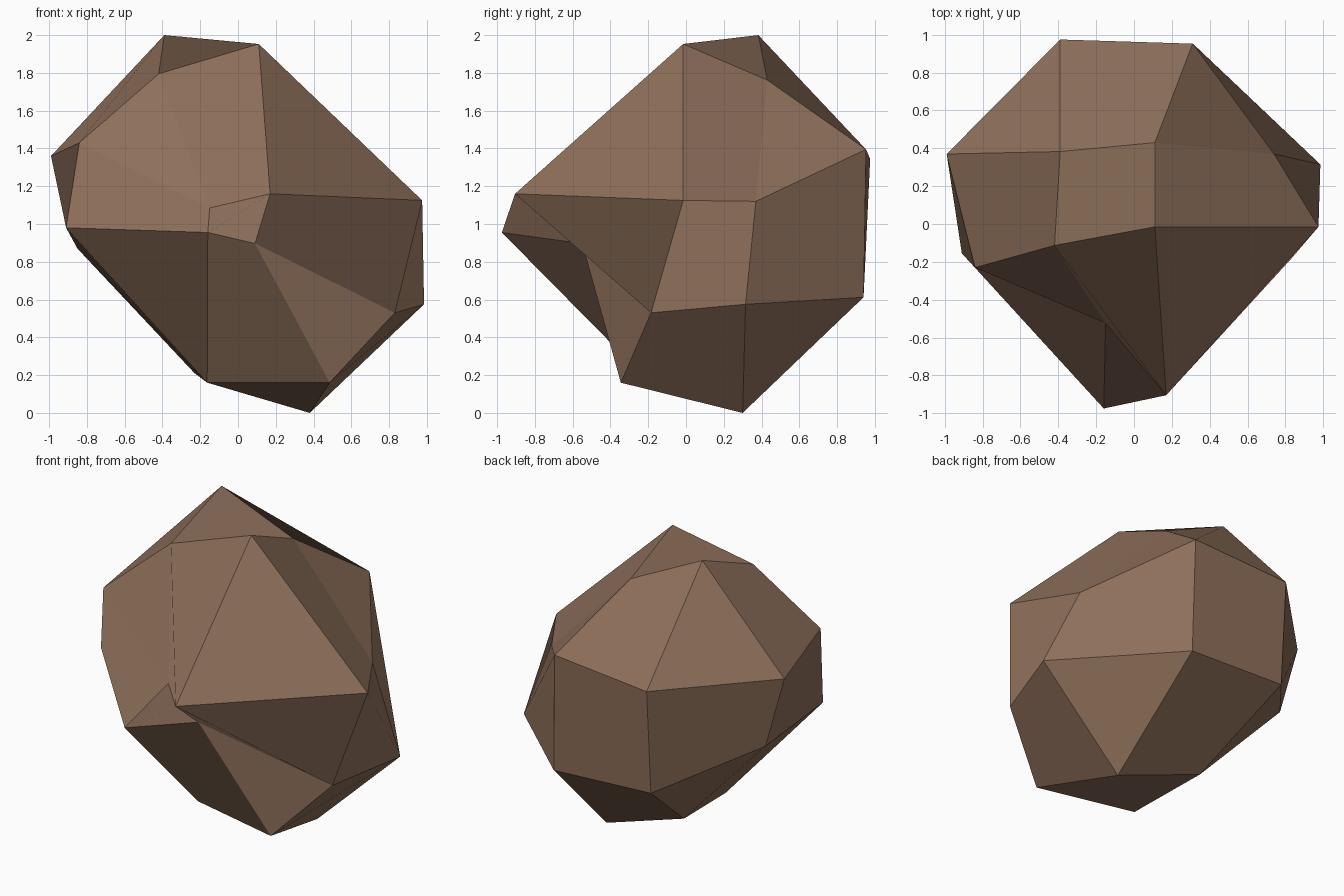
import bpy
from itertools import product, combinations
from mathutils import Vector

if "Cube" in bpy.data.objects:
    bpy.data.objects.remove(bpy.data.objects["Cube"])

# Rock: a chipped cube (6 sides, 12 bevels, 8 corner cuts), each side given by
# its four corners in the order (--, +-, ++, -+) of the two other axes
SIDES = {
    (0, -1): [(-.91, -.155, .98), (-.85, .37, .87), (-.99, .37, 1.36), (-.84, -.23, 1.43)],
    (0, 1): [(.83, -.185, .53), (.985, .315, .575), (.74, .37, 1.12), (.975, -.015, 1.125)],
    (1, -1): [(-.16, -.975, .955), (.09, -.55, .897), (.17, -.905, 1.16), (-.15, -.525, 1.085)],
    (1, 1): [(-.39, .93, .645), (.325, .94, .612), (.31, .953, 1.395), (-.39, .975, 1.345)],
    (2, -1): [(-.163, -.19, .16), (.485, -.345, .16), (.38, .30, 0), (-.23, .35, .21)],
    (2, 1): [(-.42, -.113, 1.795), (.11, -.015, 1.953), (.11, .43, 1.762), (-.39, .383, 2.0)],
}
RING = [(-1, -1), (1, -1), (1, 1), (-1, 1)]

verts, index = [], {}
for (axis, sign), corners in SIDES.items():
    for pair, co in zip(RING, corners):
        octant = list(pair)
        octant.insert(axis, sign)
        index[axis, tuple(octant)] = len(verts)
        verts.append(Vector(co))

faces = []


def add_face(ids, outward, roll=0):
    """Add a face turned outward; quads start on their raised diagonal."""
    p = [verts[i] for i in ids]
    n = (p[2] - p[0]).cross(p[-1] - p[1])
    if n.dot(Vector(outward)) < 0:
        ids, p, n = ids[::-1], p[::-1], -n
    if len(ids) == 4:
        if (p[0] + p[2] - p[1] - p[3]).dot(n) < 0:
            roll += 1
        roll %= 4
        ids = ids[roll:] + ids[:roll]
    faces.append(ids)


# six sides (the front one is folded, so it starts one corner later)
for axis, sign in SIDES:
    ids = []
    for pair in RING:
        o = list(pair)
        o.insert(axis, sign)
        ids.append(index[axis, tuple(o)])
    out = [0, 0, 0]
    out[axis] = sign
    add_face(ids, out, 1 if (axis, sign) == (1, -1) else 0)

# twelve bevels between neighbouring sides
for a, b in combinations(range(3), 2):
    c = 3 - a - b
    for sa, sb in product((-1, 1), repeat=2):
        out = [0, 0, 0]
        out[a], out[b] = sa, sb
        lo, hi = list(out), list(out)
        lo[c], hi[c] = -1, 1
        lo, hi = tuple(lo), tuple(hi)
        add_face([index[a, lo], index[b, lo], index[b, hi], index[a, hi]], out)

# eight corner cuts
for o in product((-1, 1), repeat=3):
    ids = [index[k, o] for k in range(3)]
    p = [verts[i] for i in ids]
    if (p[1] - p[0]).cross(p[2] - p[0]).dot(Vector(o)) < 0:
        ids.reverse()
    faces.append(ids)

mesh = bpy.data.meshes.new("rock")
mesh.from_pydata(verts, [], faces)
mesh.update()
rock = bpy.data.objects.new("rock", mesh)
bpy.context.collection.objects.link(rock)

stone = bpy.data.materials.new("brown stone")
stone.diffuse_color = (0.27, 0.16, 0.103, 1)
stone.use_nodes = True
stone.node_tree.nodes["Principled BSDF"].inputs["Base Color"].default_value = stone.diffuse_color
mesh.materials.append(stone)
